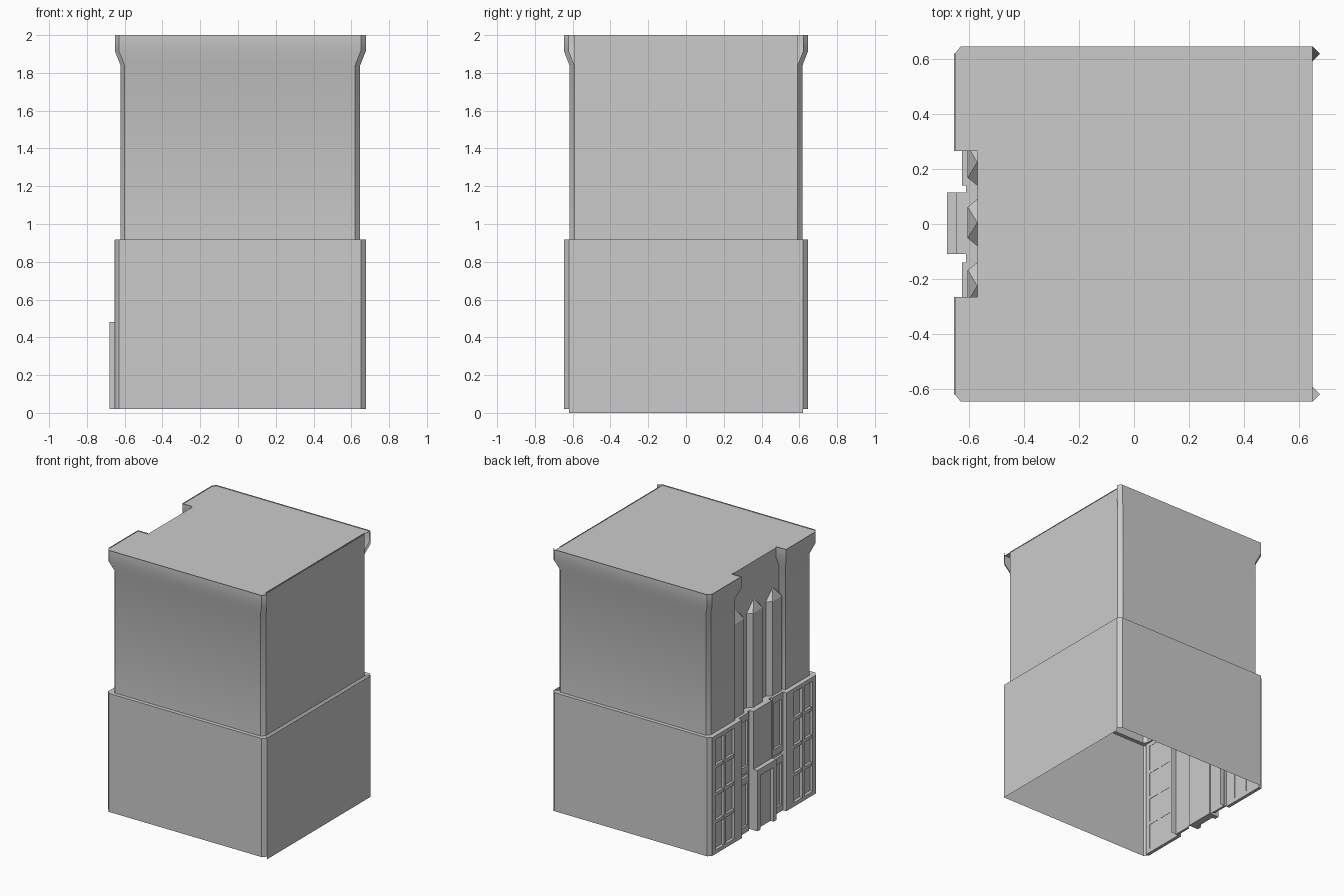
import bpy, bmesh, math

if "Cube" in bpy.data.objects:
    bpy.data.objects.remove(bpy.data.objects["Cube"])


def make(name, verts, faces, mirror=False, smooth=False):
    """Mesh object from data, optionally mirrored across the y = 0 plane."""
    me = bpy.data.meshes.new(name)
    bm = bmesh.new()
    vs = [bm.verts.new(v) for v in verts]
    for f in faces:
        bm.faces.new([vs[i] for i in f])
    bmesh.ops.recalc_face_normals(bm, faces=bm.faces)
    bm.to_mesh(me)
    bm.free()
    ob = bpy.data.objects.new(name, me)
    bpy.context.collection.objects.link(ob)
    if mirror:
        m = ob.modifiers.new("mirror", 'MIRROR')
        m.use_axis = (False, True, False)
        m.use_mirror_merge = False
    if smooth:
        bpy.context.view_layer.objects.active = ob
        ob.select_set(True)
        bpy.ops.object.shade_smooth_by_angle(angle=math.radians(30))
        ob.select_set(False)
    return ob


def boxes(name, items, mirror=False):
    """One object from several (x0, x1, y0, y1, z0, z1) boxes."""
    verts, faces = [], []
    for x0, x1, y0, y1, z0, z1 in items:
        n = len(verts)
        verts += [(x, y, z) for x in (x0, x1) for y in (y0, y1) for z in (z0, z1)]
        faces += [[n + i for i in f] for f in ((0, 1, 3, 2), (4, 6, 7, 5), (0, 4, 5, 1),
                                               (2, 3, 7, 6), (0, 2, 6, 4), (1, 5, 7, 3))]
    return make(name, verts, faces, mirror)


def panel_x(name, x, y0, y1, z0, z1, mirror=False):
    """Flat wall panel facing along x."""
    return make(name, [(x, y0, z0), (x, y1, z0), (x, y1, z1), (x, y0, z1)],
                [(0, 1, 2, 3)], mirror)


def window_grid(name, x, depth, y, z, cols, rows, side, rail, bar):
    """Frame with bars around cols x rows openings, backed by a pane."""
    (y0, y1), (z0, z1) = y, z
    xb = x + depth
    items = [(x, xb, y0, y0 + side[0], z0, z1), (x, xb, y1 - side[1], y1, z0, z1)]
    a, b = y0 + side[0], y1 - side[1]
    c, d = z0 + rail, z1 - rail
    items += [(x, xb, a, b, z0, c), (x, xb, a, b, d, z1)]
    for i in range(1, cols):
        m = a + (b - a) * i / cols
        items.append((x, xb, m - bar / 2, m + bar / 2, c, d))
    for j in range(1, rows):
        m = c + (d - c) * j / rows
        items.append((x + 0.004, xb, a, b, m - bar / 2, m + bar / 2))
    boxes(name + "_frame", items, True)
    panel_x(name + "_pane", xb - 0.002, a, b, c, d, True)


# Plan outlines of one half: set-back upper storey, and wider base / cornice
UPPER = [(-.57, .30), (-.622, .30), (-.622, .59), (-.60, .617), (.62, .617), (.647, .59)]
OUTER = [(-.57, .265), (-.652, .265), (-.652, .62), (-.63, .646), (.65, .646), (.677, .62)]
LEVELS = [(.02, OUTER), (.917, OUTER), (.917, UPPER), (1.84, UPPER), (1.915, OUTER), (2.0, OUTER)]

# Side walls with corner chamfers, ledge and flared cornice
n = len(OUTER)
verts = [(x, y, z) for z, ring in LEVELS for x, y in ring]
faces = [(k * n + i, k * n + i + 1, (k + 1) * n + i + 1, (k + 1) * n + i)
         for k in range(len(LEVELS) - 1) for i in range(n - 1)
         if not (k == 0 and i == 1)]          # tower window opening
make("side_walls", verts, faces, True, True)

# Plain party wall on the +x side, two flat panels
panel_x("party_wall_lower", .677, -.62, .62, 0, .917)
panel_x("party_wall_upper", .647, -.59, .59, .917, 2.0)

# Flat roof with tower tops
make("roof", [(-.57, -.646, 1.993), (.65, -.646, 1.993), (.65, .646, 1.993), (-.57, .646, 1.993)],
     [(0, 1, 2, 3)])
make("tower_roof", [(-.57, .265, 1.993), (-.652, .265, 1.993), (-.652, .62, 1.993),
                    (-.63, .646, 1.993), (-.57, .646, 1.993)], [(0, 1, 2, 3, 4)], True)

# Recessed wall between the towers
panel_x("recess_wall", -.57, -.32, .32, .917, 1.993)

# Three pointed fins on the recessed wall
for fin, cy in (("fin_left", .225), ("fin_centre", .005), ("fin_right", -.225)):
    v = [(-.57, cy + .085, .917), (-.605, cy + .057, .917),
         (-.605, cy - .057, .917), (-.57, cy - .085, .917)]
    v += [(x, y, 1.63) for x, y, z in v] + [(-.57, cy, 1.71)]
    make(fin, v, [(0, 1, 5, 4), (1, 2, 6, 5), (2, 3, 7, 6), (4, 5, 8), (5, 6, 8), (6, 7, 8)])

# Tower window grids
window_grid("tower_window", -.655, .025, (.265, .62), (.02, .915), 2, 4, (.09, .04), .03, .025)

# Side bays: back wall, ledge and two tall windows each
panel_x("bay_wall", -.608, .105, .27, .02, .917, True)
make("bay_ledge", [(-.612, -.27, .917), (-.57, -.27, .917), (-.57, .27, .917), (-.612, .27, .917)],
     [(0, 1, 2, 3)])
for part, z in (("bay_window_low", (.02, .44)), ("bay_window_high", (.47, .917))):
    window_grid(part, -.626, .018, (.14, .265), z, 1, 1, (.018, .018), .05, .02)

# Central entrance bay and projecting doorway
boxes("entrance_bay", [(-.645, -.60, -.11, .115, .02, .917)])
boxes("door_surround", [(-.68, -.643, .08, .115, .02, .48), (-.68, -.643, -.11, -.075, .02, .48),
                        (-.68, -.643, -.075, .08, .43, .48)])
boxes("door", [(-.655, -.643, -.075, .08, .02, .43)])
